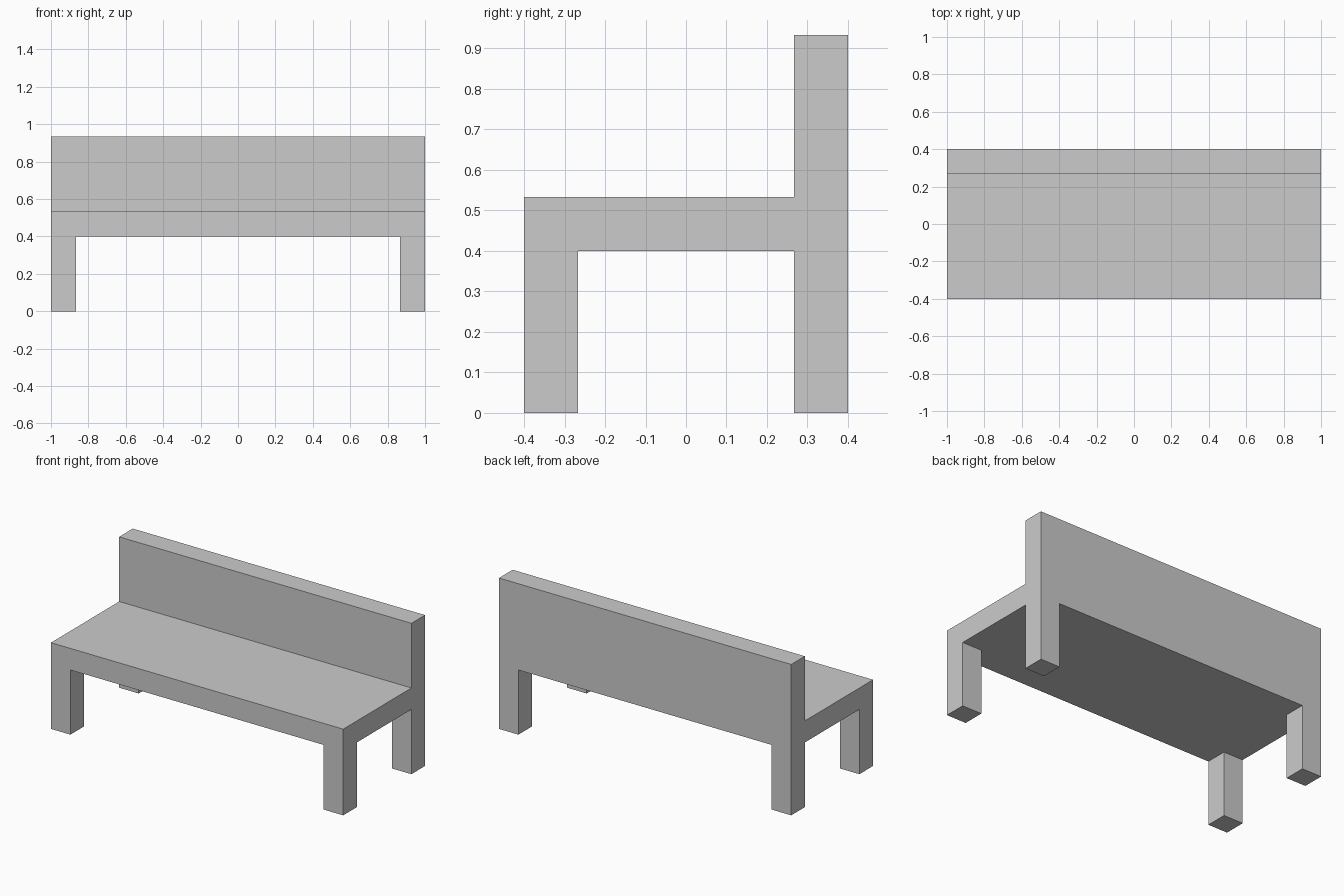
import bpy

if "Cube" in bpy.data.objects:
    bpy.data.objects.remove(bpy.data.objects["Cube"])

U = 2 / 15                      # plank and leg thickness
LENGTH, DEPTH = 2.0, 6 * U      # overall footprint
SEAT_BOTTOM, SEAT_TOP, TOP = 3 * U, 4 * U, 7 * U

grey = bpy.data.materials.new("plain grey")
grey.diffuse_color = (0.6, 0.6, 0.6, 1)
grey.use_nodes = True
grey.node_tree.nodes["Principled BSDF"].inputs["Base Color"].default_value = grey.diffuse_color


def box(name, x, y, z):
    """Box from (min, max) ranges on each axis."""
    ranges = (x, y, z)
    bpy.ops.mesh.primitive_cube_add(size=1)
    ob = bpy.context.object
    ob.name = ob.data.name = name
    centre = [(a + b) / 2 for a, b in ranges]
    size = [b - a for a, b in ranges]
    for v in ob.data.vertices:
        v.co = [c + s * p for c, s, p in zip(centre, size, v.co)]
    ob.data.materials.append(grey)
    return ob


hx, hy = LENGTH / 2, DEPTH / 2

# Seat slab and the backrest standing on its rear edge
box("seat", (-hx, hx), (-hy, hy), (SEAT_BOTTOM, SEAT_TOP))
box("backrest", (-hx, hx), (hy - U, hy), (SEAT_TOP, TOP))

# Four corner legs
for side, x in (("left", (-hx, U - hx)), ("right", (hx - U, hx))):
    for end, y in (("front", (-hy, U - hy)), ("back", (hy - U, hy))):
        box(f"{end}_{side}_leg", x, y, (0, SEAT_BOTTOM))
